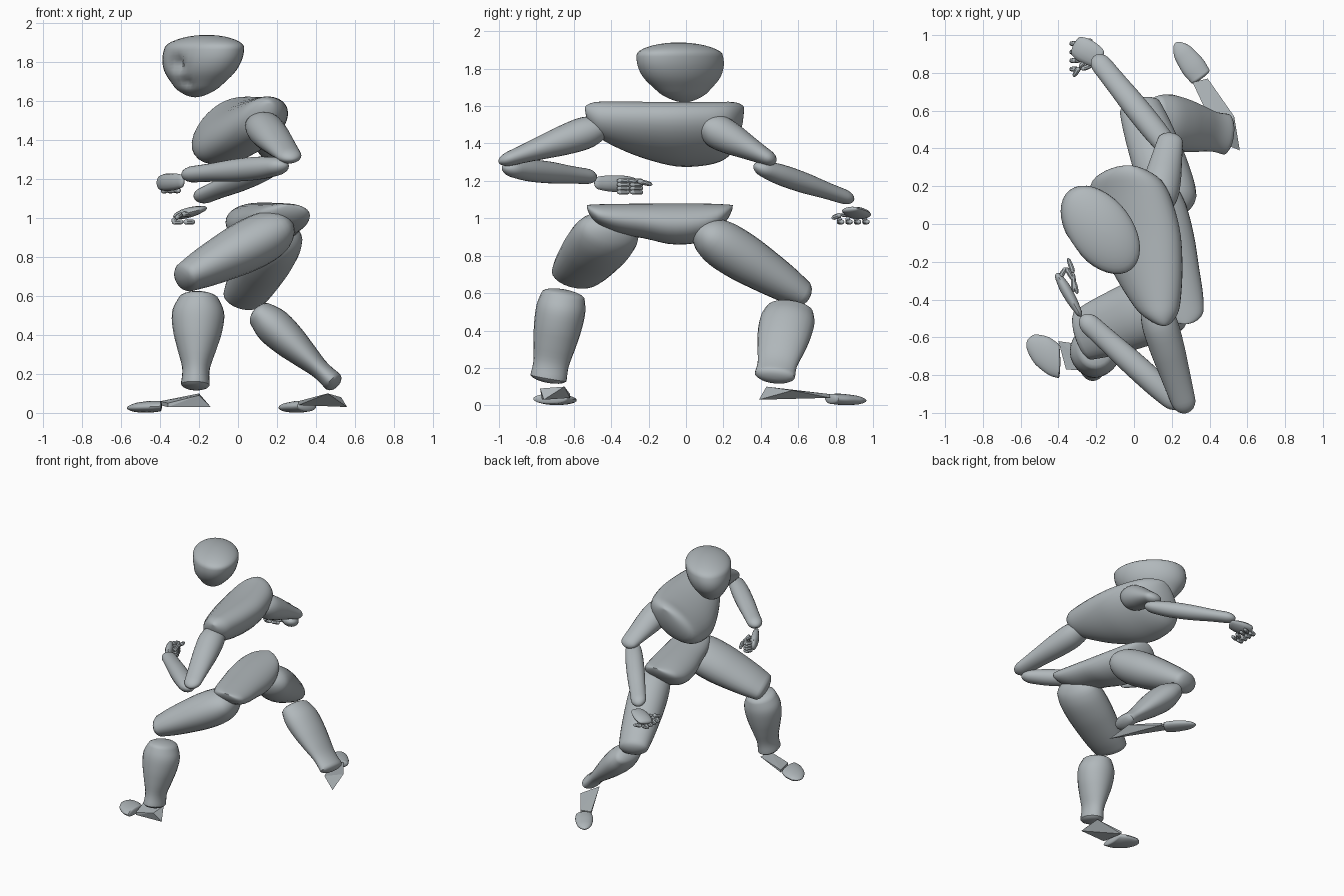
import bpy, bmesh, math
from mathutils import Vector

cube = bpy.data.objects.get("Cube")
if cube:
    bpy.data.objects.remove(cube, do_unlink=True)

# Single clay colour
clay = bpy.data.materials.new("blue_grey_clay")
clay.use_nodes = True
clay.diffuse_color = (.44, .48, .5, 1)
clay.node_tree.nodes["Principled BSDF"].inputs["Base Color"].default_value = clay.diffuse_color

X, Y, Z = Vector((1, 0, 0)), Vector((0, 1, 0)), Vector((0, 0, 1))


def finish(name, bm, smooth=True):
    """Turn a bmesh into a shaded, coloured object."""
    bmesh.ops.recalc_face_normals(bm, faces=bm.faces[:])
    mesh = bpy.data.meshes.new(name)
    bm.to_mesh(mesh)
    bm.free()
    mesh.materials.append(clay)
    obj = bpy.data.objects.new(name, mesh)
    bpy.context.collection.objects.link(obj)
    if smooth:
        bpy.ops.object.select_all(action='DESELECT')
        obj.select_set(True)
        bpy.context.view_layer.objects.active = obj
        bpy.ops.object.shade_smooth_by_angle(angle=math.radians(40))


def swell(shape, t):
    """Smooth curve through evenly spaced thickness factors."""
    spans = len(shape) - 1
    k = min(int(t * spans), spans - 1)
    t = t * spans - k
    p, q, r, s = (shape[max(0, min(spans, k + n))] for n in (-1, 0, 1, 2))
    return q + t / 2 * (r - p + t * (2 * p - 5 * q + 4 * r - s + t * (3 * (q - r) + s - p)))


def round_off(distance, reach):
    """Quarter-ellipse falloff within reach of an end."""
    gap = max(0, 1 - distance / reach)
    return math.sqrt(max(.002, 1 - gap * gap))


def body_part(name, start, end, side, wide, deep, shape, axis=None, sag=(0, 0, 0),
              flare=.5, ends=(.1, .1), rings=28, sides=24, dent=None):
    """Skin ovals from start to end; thicker ovals sag further off the line."""
    start, end, sag = Vector(start), Vector(end), Vector(sag)
    axis = (axis or end - start).normalized()
    side = Vector(side)
    u = (side - axis * side.dot(axis)).normalized()
    v = axis.cross(u)
    bm = bmesh.new()
    loops = []
    for n in range(rings + 1):
        t = (1 - math.cos(math.pi * n / rings)) / 2
        f = swell(shape, t)
        cap = round_off(t, ends[0]) * round_off(1 - t, ends[1])
        centre = start.lerp(end, t) + sag * f * cap
        loop = []
        for i in range(sides):
            turn = math.tau * i / sides
            p = centre + (u * wide * f ** flare * math.cos(turn) + v * deep * f * math.sin(turn)) * cap
            loop.append(bm.verts.new(dent(p) if dent else p))
        loops.append(loop)
    for low, high in zip(loops, loops[1:]):
        for i in range(sides):
            j = (i + 1) % sides
            bm.faces.new((low[i], low[j], high[j], high[i]))
    bm.faces.new(loops[0])
    bm.faces.new(loops[-1])
    finish(name, bm)


def finger(name, knuckle, curl):
    """Separate rounded bones between the joints of one finger."""
    joints = [Vector(knuckle)] + [Vector(knuckle) + Vector(step) for step in curl]
    for n, (near, far) in enumerate(zip(joints, joints[1:])):
        body_part(f"{name}_bone_{n + 1}", near, far, (.3, .2, 1), .014, .014,
                  (.8, 1, .9, .7), ends=(.2, .2), rings=8, sides=8)


def heel_wedge(name, arch, ankle):
    """Faceted wedge from the back edge of the toes to the heel and ankle."""
    points = [Vector(p) for p in arch + ankle] + [Vector(p) - Z * .02 for p in arch]
    bm = bmesh.new()
    out = bmesh.ops.convex_hull(bm, input=[bm.verts.new(p) for p in points])
    bmesh.ops.delete(bm, geom=list(set(out["geom_interior"])), context='VERTS')
    finish(name, bm, smooth=False)


def face_dent(p):
    """Shallow eye and mouth hollows."""
    for hollow, size in (((-.32, -.12, 1.79), .045), ((-.28, -.12, 1.69), .03)):
        distance = (p - Vector(hollow)).length / size
        p = p + Vector((.8, .6, 0)) * size * math.exp(-distance ** 2)
    return p


# Head, chest and pelvis
body_part("head", (-.22, -.01, 1.62), (-.16, -.04, 1.94), (.6, -.8, 0), .26, .165,
          (.35, .62, .88, 1, 1, .9), axis=Z, flare=1, ends=(.15, .2), sides=36, dent=face_dent)
body_part("chest", (.16, -.54, 1.59), (-.03, .31, 1.59), (-.5, 0, .85), .135, .25,
          (.3, .55, .75, .9, 1, 1, .9, .6), axis=Y, sag=(-.03, 0, -.14), rings=35, sides=32)
body_part("pelvis", (.27, -.53, 1.07), (.1, .25, 1.07), X, .18, .11,
          (.4, .7, .85, 1, .9, .4), axis=Y, sag=(-.03, 0, -.1), sides=32)

# Arms
upper_arm = (.6, 1, .95, .75, .55, .4)
forearm = (.7, 1, 1, .8, .7)
body_part("left_upper_arm", (.1, -.41, 1.5), (.28, -1, 1.3), X, .095, .085, upper_arm)
body_part("right_upper_arm", (.12, .08, 1.51), (.2, .48, 1.3), X, .1, .09, upper_arm)
body_part("left_forearm", (.25, -.97, 1.27), (-.28, -.49, 1.22), X, .065, .058, forearm)
body_part("right_forearm", (.21, .37, 1.28), (-.21, .89, 1.1), X, .065, .055, forearm)

# Hands with curled fingers
palm = (.5, .9, 1, .6)
body_part("left_palm", (-.28, -.49, 1.19), (-.41, -.26, 1.18), Z, .045, .03, palm, sides=14)
body_part("right_palm", (-.17, .87, 1.05), (-.32, .95, 1.01), Y, .065, .026, palm, sides=14)
for i, label in enumerate(("index", "middle", "ring", "little")):
    finger(f"left_{label}_finger", (-.39, -.28, 1.2 - .02 * i),
           [(.03, .05, 0), (.07, -.02, 0), (.09, -.09, 0)])
    finger(f"right_{label}_finger", (-.31, .82 + .045 * i, 1),
           [(-.03, 0, -.02), (.03, 0, -.02), (.09, .02, -.02)])
finger("left_thumb", (-.32, -.36, 1.2), [(0, .1, 0), (-.03, .18, -.02)])
finger("right_thumb", (-.24, .88, 1.02), [(-.05, -.05, 0), (-.08, -.1, -.02)])

# Legs
thigh = (.6, .95, 1, .9, .75, .55)
shin = (.65, .95, .9, .7, .5, .55)
body_part("left_thigh", (.27, -.38, .97), (-.3, -.6, .68), Y, .18, .132, thigh, ends=(.12, .06))
body_part("right_thigh", (.23, .05, .95), (.02, .65, .575), X, .145, .13, thigh, ends=(.12, .06))
body_part("left_shin", (-.2, -.65, .62), (-.22, -.74, .12), Y, .135, .14, shin, ends=(.06, .06))
body_part("right_shin", (.09, .56, .53), (.51, .47, .14), Y, .15, .1, shin, ends=(.06, .06))

# Feet: faceted heel wedge and rounded toe cap
toes = (.9, 1, .85, .6)
heel_wedge("left_heel", [(-.4, -.62, .06), (-.36, -.77, .05)],
           [(-.2, -.65, .1), (-.2, -.78, .09), (-.14, -.76, .03)])
heel_wedge("right_heel", [(.31, .75, .06), (.39, .77, .06)],
           [(.46, .43, .1), (.53, .57, .08), (.56, .39, .03)])
body_part("left_toes", (-.39, -.73, .035), (-.57, -.64, .025), Y, .1, .03, toes,
          axis=X, flare=1, ends=(.05, .3))
body_part("right_toes", (.36, .77, .035), (.22, .96, .025), X, .065, .03, toes,
          flare=1, ends=(.05, .3))
